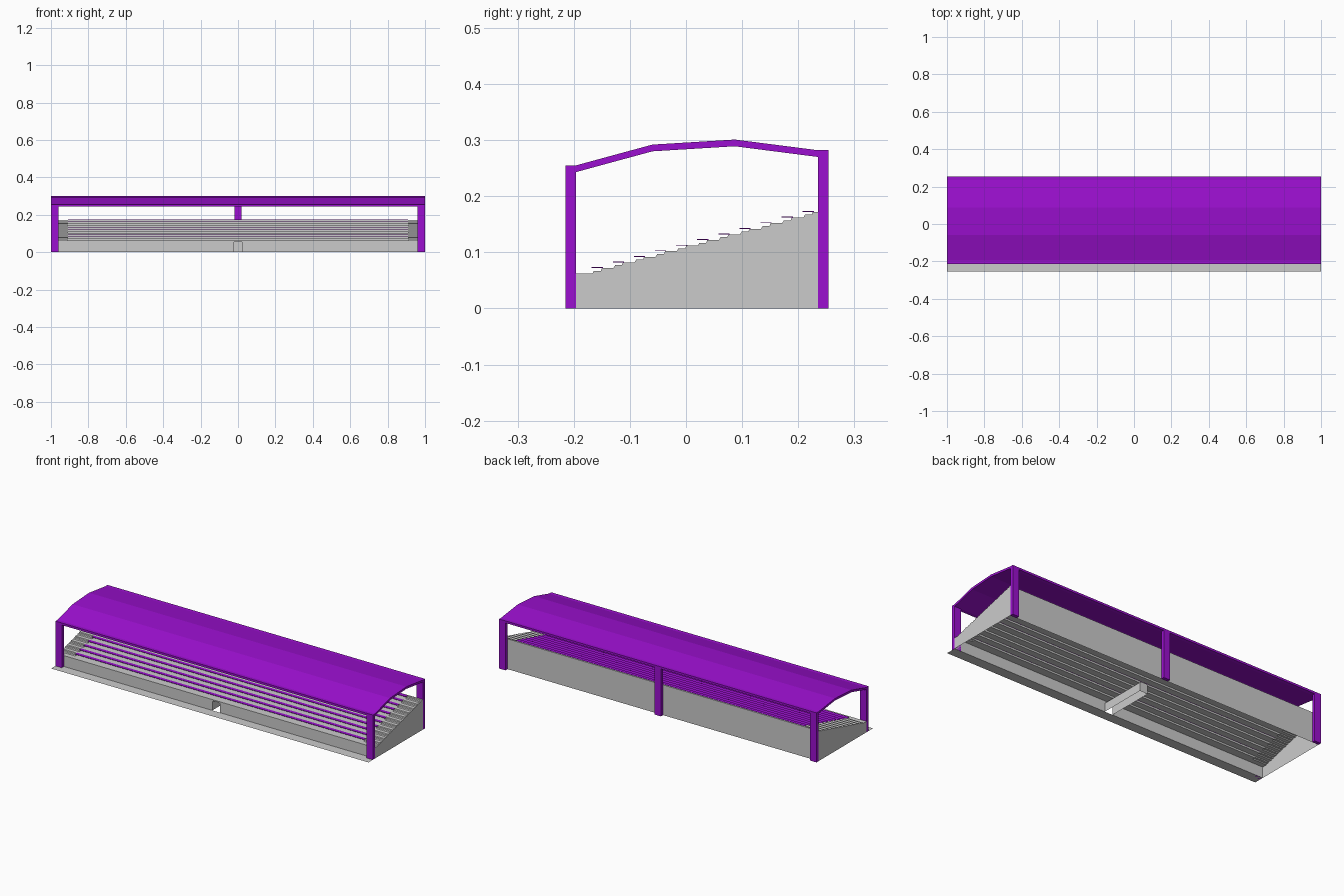
import bpy, bmesh

if "Cube" in bpy.data.objects:
    bpy.data.objects.remove(bpy.data.objects["Cube"])

FRONT, BACK = -0.196, 0.235      # bleacher depth
AISLE = 0.91                     # inner edge of the end aisles
STEPS, PITCH, RISE = 11, 0.0376, 0.01
Y0, Z0 = -0.150, 0.062           # first riser and first tread height

purple = bpy.data.materials.new("purple")
purple.diffuse_color = (0.33, 0.005, 0.63, 1)
purple.use_nodes = True
purple.node_tree.nodes["Principled BSDF"].inputs["Base Color"].default_value = purple.diffuse_color


def finish(bm, name, mat=None, recalc=True):
    bmesh.ops.remove_doubles(bm, verts=bm.verts, dist=1e-5)
    if recalc:
        bmesh.ops.recalc_face_normals(bm, faces=bm.faces)
    me = bpy.data.meshes.new(name)
    bm.to_mesh(me)
    bm.free()
    ob = bpy.data.objects.new(name, me)
    bpy.context.collection.objects.link(ob)
    if mat:
        me.materials.append(mat)
    return ob


def face(bm, pts):
    return bm.faces.new([bm.verts.new(p) for p in pts])


def strip(bm, profile, x0, x1):
    """Sheet made by sweeping a (y, z) profile along x."""
    for (ya, za), (yb, zb) in zip(profile, profile[1:]):
        face(bm, [(x0, ya, za), (x1, ya, za), (x1, yb, zb), (x0, yb, zb)])


def box(bm, x0, x1, y0, y1, z0, z1):
    res = bmesh.ops.create_cube(bm, size=1)
    for v in res["verts"]:
        v.co = ((x0 + x1) / 2 + v.co.x * (x1 - x0),
                (y0 + y1) / 2 + v.co.y * (y1 - y0),
                (z0 + z1) / 2 + v.co.z * (z1 - z0))


# Step profiles: full steps for seating, half steps for the aisles
seating, aisle = [(FRONT, Z0)], [(FRONT, Z0)]
for i in range(STEPS):
    y, z = Y0 + i * PITCH, Z0 + i * RISE
    seating += [(y, z), (y, z + RISE)]
    aisle += [(y - 0.017, z), (y - 0.014, z + RISE / 2),
              (y - 0.002, z + RISE / 2), (y, z + RISE)]
TOP = Z0 + STEPS * RISE
seating.append((BACK, TOP))
aisle.append((BACK, TOP))

# Seating terrace: open sheet
bm = bmesh.new()
strip(bm, seating, -AISLE, AISLE)
finish(bm, "seating_terrace", recalc=False)

# Aisle stairs with small cheek faces against the terrace
bm = bmesh.new()
for s in (-1, 1):
    strip(bm, aisle, min(s, s * AISLE), max(s, s * AISLE))
    for i in range(STEPS):
        y, z = Y0 + i * PITCH, Z0 + i * RISE
        face(bm, [(s * AISLE, a, b) for a, b in (
            (y - 0.017, z), (y, z), (y, z + RISE),
            (y - 0.002, z + RISE / 2), (y - 0.014, z + RISE / 2))])
finish(bm, "aisle_stairs", recalc=False)

# Outer walls: ends, back, and front with the tunnel opening
arch = [(-0.025, 0), (-0.025, 0.048), (-0.018, 0.055),
        (0.018, 0.055), (0.025, 0.048), (0.025, 0)]
bm = bmesh.new()
face(bm, [(1, y, z) for y, z in [(FRONT, 0), (BACK, 0)] + aisle[::-1]])
face(bm, [(-1, y, z) for y, z in aisle + [(BACK, 0), (FRONT, 0)]])
face(bm, [(1, BACK, 0), (-1, BACK, 0), (-1, BACK, TOP), (1, BACK, TOP)])
face(bm, [(x, FRONT, z) for x, z in
          [(-1, 0)] + arch + [(1, 0), (1, Z0), (-1, Z0)]])
finish(bm, "outer_walls", recalc=False)

# Tunnel under the seats
bm = bmesh.new()
END = 0.075
for (xa, za), (xb, zb) in zip(arch, arch[1:]):
    face(bm, [(xa, FRONT, za), (xb, FRONT, zb), (xb, END, zb), (xa, END, za)])
face(bm, [(x, END, z) for x, z in arch])
finish(bm, "tunnel")

# Flat apron in front
bm = bmesh.new()
face(bm, [(-1, -0.254, 0), (1, -0.254, 0), (1, FRONT, 0), (-1, FRONT, 0)])
finish(bm, "front_apron", recalc=False)

# Bench seats: thin boards overhanging each riser
bm = bmesh.new()
for i in range(STEPS):
    y, z = Y0 + i * PITCH, Z0 + (i + 1) * RISE
    box(bm, -AISLE, AISLE, y - 0.018, y + 0.002, z, z + 0.0015)
finish(bm, "bench_seats", purple)

# Roof: bent slab swept along x
upper = [(-0.215, 0.255), (-0.196, 0.255), (-0.06, 0.292),
         (0.087, 0.301), (0.235, 0.282), (0.254, 0.282)]
loop = upper + [(y, z - 0.012) for y, z in reversed(upper)]
bm = bmesh.new()
strip(bm, loop + loop[:1], -1, 1)
for x in (-1, 1):
    face(bm, [(x, y, z) for y, z in loop])
finish(bm, "roof", purple)

# Posts
bm = bmesh.new()
for x in (-0.98, 0.98):
    box(bm, x - 0.02, x + 0.02, -0.215, FRONT, 0, 0.243)
finish(bm, "front_posts", purple)
bm = bmesh.new()
for x in (-0.98, 0, 0.98):
    box(bm, x - 0.02, x + 0.02, BACK, 0.254, 0, 0.27)
finish(bm, "back_posts", purple)
